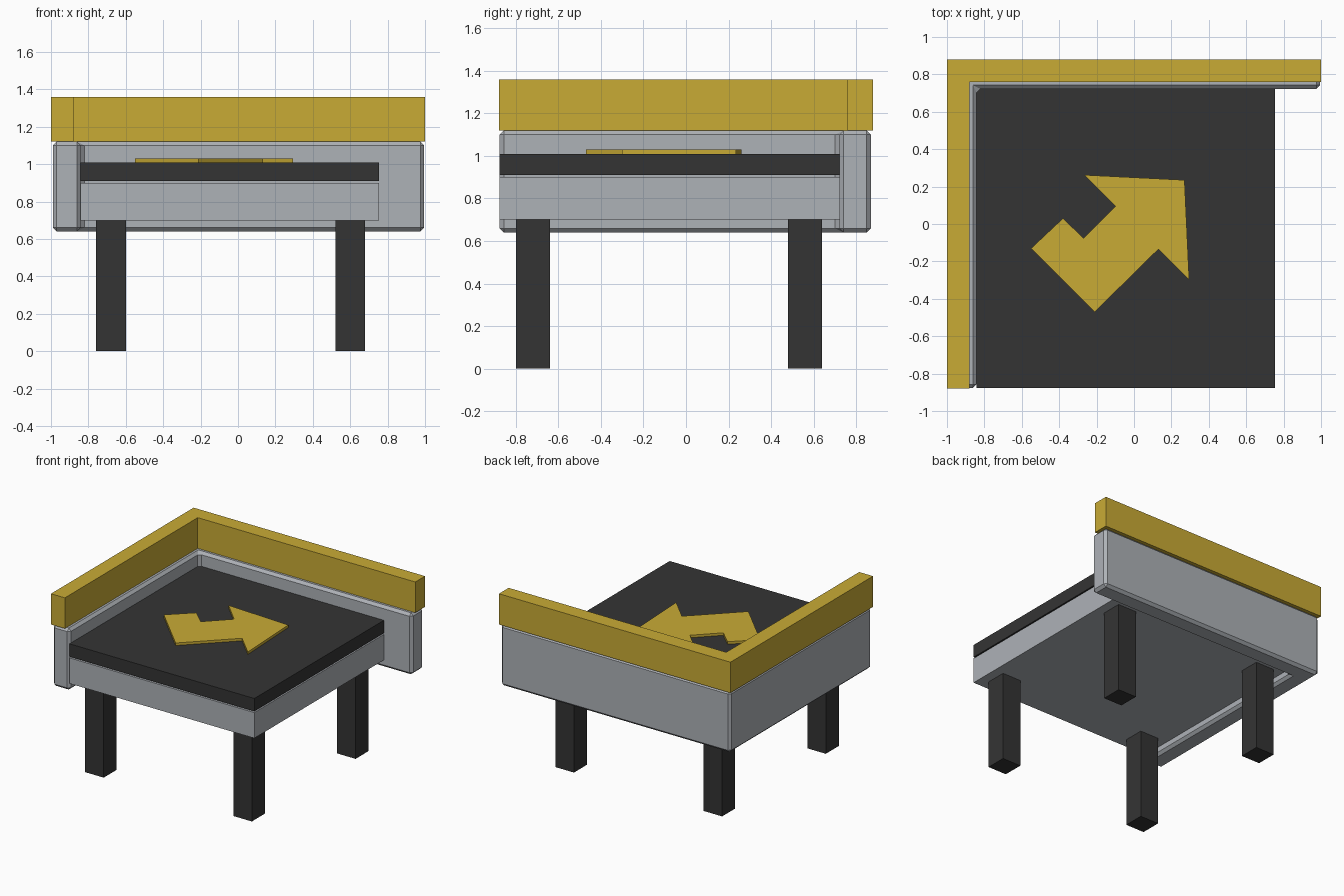
import bpy
import bmesh

cube = bpy.data.objects.get("Cube")
if cube:
    bpy.data.objects.remove(cube)


def make_material(name, rgb):
    mat = bpy.data.materials.new(name)
    mat.use_nodes = True
    colour = (*rgb, 1.0)
    mat.diffuse_color = colour
    mat.node_tree.nodes["Principled BSDF"].inputs["Base Color"].default_value = colour
    return mat


yellow = make_material("mustard yellow", (0.584, 0.407, 0.036))
grey = make_material("light grey", (0.423, 0.445, 0.474))
dark = make_material("charcoal", (0.034, 0.034, 0.034))


def prism(name, outline, bottom, top, mat, bevel=0):
    """Extrude a flat outline upward from bottom to top."""
    bm = bmesh.new()
    face = bm.faces.new([bm.verts.new((x, y, bottom)) for x, y in outline])
    result = bmesh.ops.extrude_face_region(bm, geom=[face])
    raised = [v for v in result["geom"] if isinstance(v, bmesh.types.BMVert)]
    bmesh.ops.translate(bm, verts=raised, vec=(0, 0, top - bottom))
    bmesh.ops.recalc_face_normals(bm, faces=bm.faces[:])
    mesh = bpy.data.meshes.new(name)
    bm.to_mesh(mesh)
    bm.free()
    mesh.materials.append(mat)
    obj = bpy.data.objects.new(name, mesh)
    bpy.context.collection.objects.link(obj)
    if bevel:
        mod = obj.modifiers.new("chamfer", "BEVEL")
        mod.width = bevel
        mod.segments = 1
    return obj


def rectangle(x0, x1, y0, y1):
    return [(x0, y0), (x1, y0), (x1, y1), (x0, y1)]


def corner_outline(left, right, front, back, thickness):
    """L shape running along the left edge and the back edge."""
    inner_x, inner_y = left + thickness, back - thickness
    return [(left, front), (inner_x, front), (inner_x, inner_y),
            (right, inner_y), (right, back), (left, back)]


# Corner wall and the rail resting on it
prism("corner_wall", corner_outline(-0.99, 0.995, -0.877, 0.87, 0.148),
      0.64, 1.12, grey, bevel=0.02)
prism("top_rail", corner_outline(-1, 1, -0.88, 0.88, 0.12), 1.12, 1.36, yellow)

# Seat base and cushion
seat = rectangle(-0.842, 0.755, -0.877, 0.722)
prism("seat_base", seat, 0.70, 0.90, grey)
prism("seat_cushion", seat, 0.91, 1.01, dark)

# Arrow plate on the cushion
arrow = [(-0.55, -0.13), (-0.21, -0.47), (0.13, -0.135), (0.295, -0.30),
         (0.27, 0.235), (-0.265, 0.262), (-0.10, 0.095), (-0.27, -0.075),
         (-0.38, 0.03)]
prism("arrow_plate", arrow, 1.01, 1.03, yellow)

# Four square legs
for side, x in (("right", -0.76), ("left", 0.52)):
    for end, y in (("front", -0.80), ("back", 0.48)):
        prism(f"{end}_{side}_leg", rectangle(x, x + 0.16, y, y + 0.16), 0, 0.70, dark)
